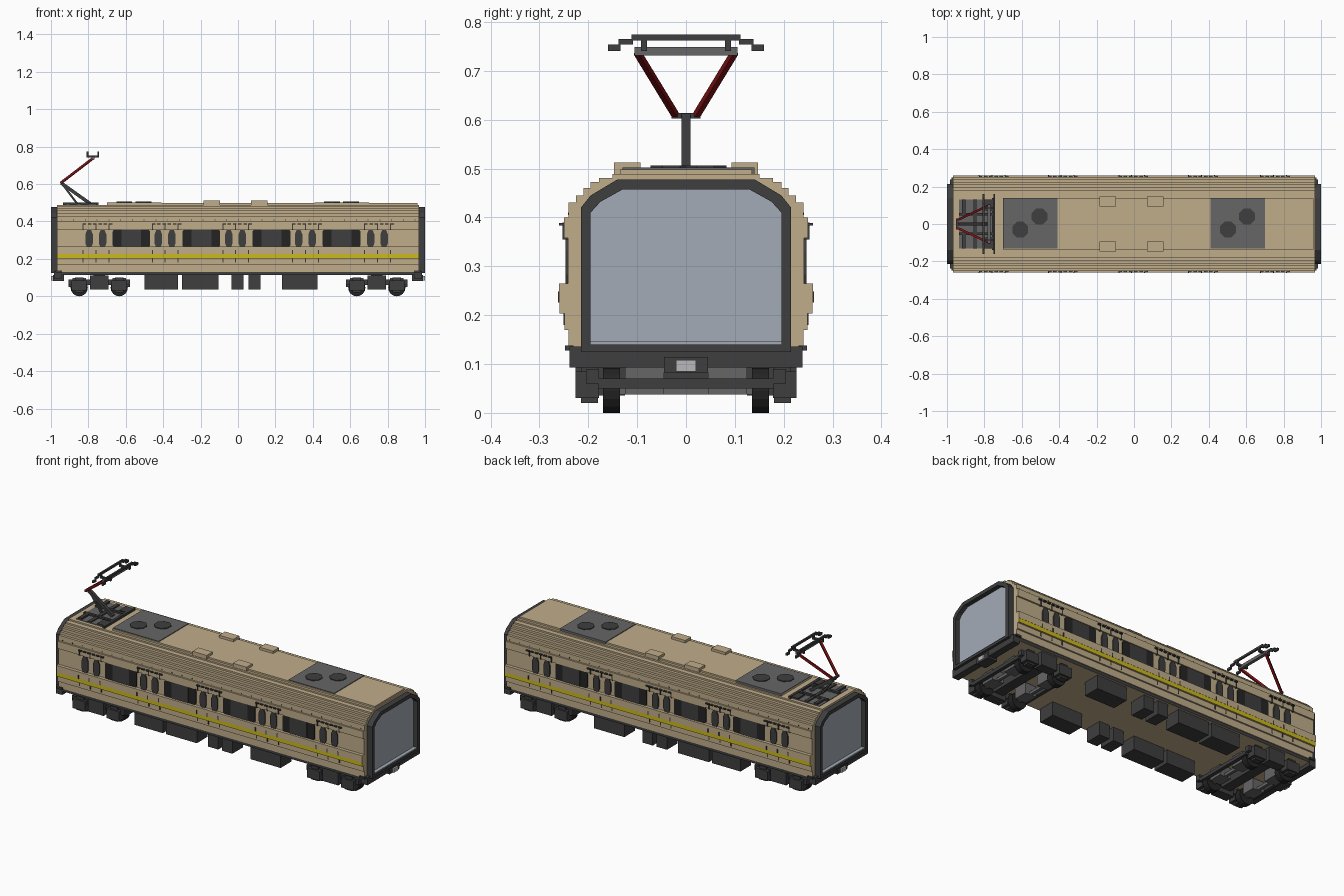
import bpy, bmesh, math
from mathutils import Vector

if "Cube" in bpy.data.objects:
    bpy.data.objects.remove(bpy.data.objects["Cube"], do_unlink=True)


def material(name, rgb):
    lin = [((c / 255 + 0.055) / 1.055) ** 2.4 for c in rgb]
    m = bpy.data.materials.new(name)
    m.use_nodes = True
    m.diffuse_color = (*lin, 1)
    m.node_tree.nodes["Principled BSDF"].inputs["Base Color"].default_value = (*lin, 1)
    return m


BEIGE = material("beige paint", (192, 173, 139))
YELLOW = material("yellow stripe", (203, 186, 28))
DARK = material("dark grey", (62, 62, 62))
BLACK = material("near black", (36, 36, 36))
GREY = material("mid grey", (102, 102, 102))
SILVER = material("light grey", (185, 185, 188))
PANE = material("blue grey panel", (163, 171, 182))
RED = material("dark red", (128, 18, 20))


def finish(name, bm, *mats):
    bmesh.ops.recalc_face_normals(bm, faces=bm.faces)
    me = bpy.data.meshes.new(name)
    bm.to_mesh(me)
    bm.free()
    for m in mats:
        me.materials.append(m)
    ob = bpy.data.objects.new(name, me)
    bpy.context.collection.objects.link(ob)
    return ob


def add_box(bm, x0, x1, y0, y1, z0, z1):
    vs = bmesh.ops.create_cube(bm, size=1)["verts"]
    for v in vs:
        v.co = Vector(((x0 + x1) / 2 + v.co.x * (x1 - x0),
                       (y0 + y1) / 2 + v.co.y * (y1 - y0),
                       (z0 + z1) / 2 + v.co.z * (z1 - z0)))


def boxes(name, mat, items, mirror_y=False):
    bm = bmesh.new()
    for x0, x1, y0, y1, z0, z1 in items:
        add_box(bm, x0, x1, y0, y1, z0, z1)
        if mirror_y:
            add_box(bm, x0, x1, -y1, -y0, z0, z1)
    return finish(name, bm, mat)


def prism(bm, pts, depth):
    """Extrude a flat polygon along a vector."""
    f = bm.faces.new([bm.verts.new(p) for p in pts])
    out = bmesh.ops.extrude_face_region(bm, geom=[f])["geom"]
    bmesh.ops.translate(bm, vec=depth, verts=[v for v in out if isinstance(v, bmesh.types.BMVert)])
    bm.faces.new([v for v in reversed([l.vert for l in f.loops])]) if not f.is_valid else None


def beams(name, mat, segs, w):
    """Square bars between pairs of points."""
    bm = bmesh.new()
    for p, q in segs:
        p, q = Vector(p), Vector(q)
        rot = (q - p).to_track_quat('Z', 'Y')
        for v in bmesh.ops.create_cube(bm, size=1)["verts"]:
            v.co = (p + q) / 2 + rot @ Vector((v.co.x * w, v.co.y * w, v.co.z * (q - p).length))
    return finish(name, bm, mat)


# Car body: stepped cross-section, half width per height band
bands = [(.235, .113, .13), (.24, .13, .17), (.249, .17, .203), (.259, .203, .226),
         (.26, .226, .265), (.241, .265, .358), (.25, .358, .4), (.24, .4, .43),
         (.225, .43, .445), (.21, .445, .46), (.195, .46, .472), (.178, .472, .481), (.15, .481, .489)]
half = [(w, z) for w, a, b in bands for z in (a, b)]
outline = half + [(-w, z) for w, z in reversed(half)]
bm = bmesh.new()
prism(bm, [(-.967, y, z) for y, z in outline], Vector((1.934, 0, 0)))
body = finish("car_body", bm, BEIGE, YELLOW, DARK)
for f in body.data.polygons:
    if abs(f.normal.y) > .9:
        if f.center.z < .13:
            f.material_index = 2
        elif .203 < f.center.z < .226:
            f.material_index = 1

# Raised roof deck and hatches
boxes("roof_deck", BEIGE, [(-.70, .96, -.135, .135, .486, .498)])
boxes("roof_hatches", BEIGE, [(-.185, -.095, .093, .147, .48, .512), (.07, .157, .093, .147, .48, .512)], True)

# Roof coolers with fans
for s, side in ((-1, "right"), (1, "left")):
    a, b = sorted((s * .41, s * .70))
    boxes(side + "_cooler", GREY, [(a, b, -.13, .14, .48, .502)])
    bm = bmesh.new()
    for cx, cy in ((s * .555 + .05, .04), (s * .555 - .053, -.03)):
        ring = [(cx + .046 * math.cos(k * math.tau / 8 + .39), cy + .046 * math.sin(k * math.tau / 8 + .39), .5)
                for k in range(8)]
        prism(bm, ring, Vector((0, 0, .006)))
    finish(side + "_cooler_fans", bm, DARK)

# Gangway frames and panels at both ends
outer = [(-.215, .125), (.215, .125), (.215, .42), (.195, .445), (.14, .478), (-.14, .478), (-.195, .445), (-.215, .42)]
inner = [(-.195, .14), (.195, .14), (.195, .41), (.175, .432), (.13, .457), (-.13, .457), (-.175, .432), (-.195, .41)]
for s, side in ((-1, "right"), (1, "left")):
    bm = bmesh.new()
    loops = [[bm.verts.new((s * x, y, z)) for y, z in o]
             for o, x in ((outer, .96), (outer, 1), (inner, 1), (inner, .96))]
    for i in range(4):
        A, B = loops[i], loops[(i + 1) % 4]
        for k in range(8):
            n = (k + 1) % 8
            bm.faces.new((A[k], A[n], B[n], B[k]))
    finish(side + "_gangway_frame", bm, DARK)
    bm = bmesh.new()
    prism(bm, [(s * .965, y, z) for y, z in inner], Vector((s * .01, 0, 0)))
    finish(side + "_gangway_panel", bm, PANE)
    span = lambda p, q: tuple(sorted((s * p, s * q)))
    boxes(side + "_gangway_sill", PANE, [(*span(.97, .995), -.195, .195, .138, .146)])
    boxes(side + "_end_beam", DARK, [(*span(.945, .985), -.238, .238, .093, .136),
                                     (*span(.93, .99), -.045, .045, .083, .114)])
    boxes(side + "_coupler", SILVER, [(*span(.96, 1), -.02, .02, .085, .108)])
    boxes(side + "_corner_lugs", DARK, [(*span(.94, .975), .23, .248, .128, .138)], True)

# Side windows and doors
doors = [-.76, -.39, -.013, .36, .745]
wide = [(-.67, -.47), (-.297, -.095), (.077, .28), (.452, .655)]


def window(bm, a, b, z0, z1, cx, cz, y):
    for s in (-1, 1):
        pts = [(a + cx, z0), (b - cx, z0), (b, z0 + cz), (b, z1 - cz),
               (b - cx, z1), (a + cx, z1), (a, z1 - cz), (a, z0 + cz)]
        prism(bm, [(x, s * .238, z) for x, z in pts], Vector((0, s * y, 0)))


bm = bmesh.new()
for c in doors:
    for d in (-.036, .036):
        window(bm, c + d - .02, c + d + .02, .258, .356, .01, .025, .009)
finish("door_windows", bm, DARK)
bm = bmesh.new()
for a, b in wide:
    window(bm, a, b, .262, .357, .008, .01, .007)
finish("wide_window_side_panes", bm, BLACK)
bm = bmesh.new()
for a, b in wide:
    window(bm, a + .048, b - .048, .262, .357, .003, .003, .009)
finish("wide_window_centre_panes", bm, DARK)

seams = []
for c in doors:
    for d in (-.068, 0, .07):
        x0, x1 = c + d - .003, c + d + .003
        seams += [(x0, x1, .235, .2505, .18, .203), (x0, x1, .235, .2615, .226, .248),
                  (x0, x1, .235, .2525, .355, .39)]
    # Broken gutter line above each door
    seams += [(c - .07 + k * .028, c - .052 + k * .028, .24, .26, .383, .389) for k in range(6)]
boxes("door_seams", DARK, seams, True)
boxes("roof_edge_marks", DARK, [(-.945 + k * .063, -.94 + k * .063, .235, .2415, .405, .41) for k in range(31)], True)

# Equipment boxes under the floor
boxes("underfloor_boxes", DARK, [(a, b, .125, .222, .036, .12) for a, b in
      ((-.5, -.32), (-.30, -.105), (-.035, .03), (.055, .12), (.235, .425))], True)

# Bogies
for c, side in ((-.742, "right"), (.742, "left")):
    axles = (c - .107, c + .107)
    boxes(side + "_bogie_frames", DARK,
          [(c - .165, c + .165, .178, .205, .06, .09), (c - .05, c + .05, .17, .226, .036, .112)]
          + [(x - .04, x + .04, .178, .226, .03, .085) for x in axles]
          + [(x - .022, x + .022, .18, .215, .02, .1) for x in axles], True)
    boxes(side + "_bogie_crossbars", DARK, [(c - .03, c + .03, -.18, .18, .06, .118),
                                            (c - .165, c - .145, -.18, .18, .05, .07),
                                            (c + .145, c + .165, -.18, .18, .05, .07)])
    boxes(side + "_motors", GREY, [(x - .035, x + .035, .045, .125, .038, .098) for x in axles], True)
    bm = bmesh.new()
    for x in axles:
        for y in (-.17, .135):
            ring = [(x + .046 * math.cos(k * math.tau / 16), y, .046 + .046 * math.sin(k * math.tau / 16))
                    for k in range(16)]
            prism(bm, ring, Vector((0, .035, 0)))
    finish(side + "_wheels", bm, BLACK)
    beams(side + "_axles", GREY, [((x, -.14, .046), (x, .14, .046)) for x in axles], .016)

# Pantograph base, arms and head
boxes("pantograph_base", GREY, [(-.935, -.75, -.13, .13, .485, .492)])
boxes("pantograph_base_rails", DARK, [(-.935, -.745, .045, .06, .488, .502), (-.92, -.90, .06, .13, .488, .502),
                                      (-.80, -.75, .07, .13, .488, .5), (-.86, -.84, 0, .13, .488, .498),
                                      (-.76, -.745, 0, .14, .488, .502)], True)
beams("pantograph_lower_arm", DARK, [((-.79, 0, .495), (-.945, 0, .605))], .018)
beams("pantograph_lower_rod", DARK, [((-.86, 0, .495), (-.935, 0, .595)), ((-.945, -.03, .608), (-.945, .03, .608))], .011)
beams("pantograph_upper_arms", RED, [((-.942, s * .022, .61), (-.775, s * .1, .738)) for s in (-1, 1)], .012)
beams("pantograph_cross_tube", GREY, [((-.775, -.105, .74), (-.775, .105, .74))], .017)
head = []
for x in (-.805, -.747):
    head += [(x - .005, x + .005, 0, .112, .762, .774), (x - .005, x + .005, .108, .138, .754, .765),
             (x - .005, x + .005, .134, .16, .741, .754)]
head += [(-.81, -.742, .08, .092, .741, .752), (-.81, -.80, .08, .092, .745, .77), (-.752, -.742, .08, .092, .745, .77)]
boxes("pantograph_head", DARK, head, True)
